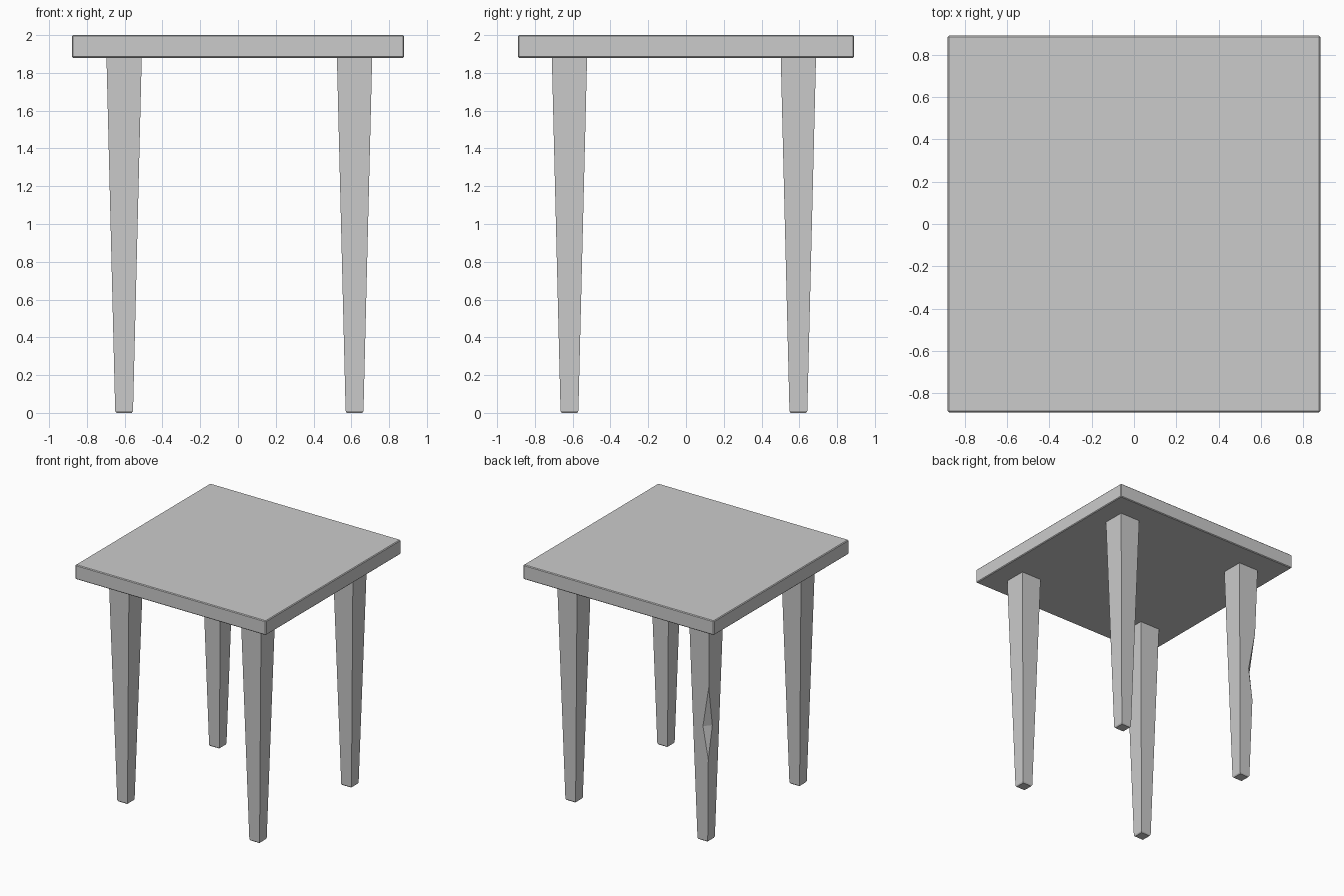
import bpy, bmesh, math
from mathutils import Vector

if "Cube" in bpy.data.objects:
    bpy.data.objects.remove(bpy.data.objects["Cube"])

LEG_H = 1.89
FOOT, HEAD = 0.047, 0.0935   # half widths at floor and under the top


def make_object(name, bm):
    bmesh.ops.recalc_face_normals(bm, faces=bm.faces)
    mesh = bpy.data.meshes.new(name)
    bm.to_mesh(mesh)
    bm.free()
    obj = bpy.data.objects.new(name, mesh)
    bpy.context.collection.objects.link(obj)
    return obj


def half_width(z):
    return FOOT + (HEAD - FOOT) * z / LEG_H


def loft(sections):
    """Solid through equal-length loops of points."""
    bm = bmesh.new()
    loops = [[bm.verts.new(p) for p in s] for s in sections]
    n = len(loops[0])
    for a, b in zip(loops, loops[1:]):
        for i in range(n):
            j = (i + 1) % n
            bm.faces.new((a[i], a[j], b[j], b[i]))
    bm.faces.new(loops[0])
    bm.faces.new(loops[-1])
    return bm


def square(cx, cy, h, z):
    return [(cx + sx * h, cy + sy * h, z)
            for sx, sy in ((-1, -1), (1, -1), (1, 1), (-1, 1))]


# table top: square slab with slightly eased edges
bm = bmesh.new()
bmesh.ops.create_cube(bm, size=1)
for v in bm.verts:
    v.co = (v.co.x * 1.76, v.co.y * 1.78, v.co.z * 0.12 + 1.94)
top = make_object("table_top", bm)
bev = top.modifiers.new("eased_edges", "BEVEL")
bev.width = 0.006
bev.segments = 1

# tapered legs with a small chamfer at the foot
legs = {}
for name, cx, cy in (("front_left_leg", -0.603, -0.617),
                     ("front_right_leg", 0.617, -0.617),
                     ("back_left_leg", -0.603, 0.595),
                     ("back_right_leg", 0.617, 0.595)):
    legs[name] = make_object(name, loft([
        square(cx, cy, FOOT - 0.006, 0),
        square(cx, cy, half_width(0.01), 0.01),
        square(cx, cy, HEAD, LEG_H)]))

# chip in the outer corner of the back left leg
out = Vector((-1, 1, 0)).normalized()
side = Vector((1, 1, 0)).normalized()
centre = Vector((-0.603, 0.595, 0))
root2 = math.sqrt(2)
inner = Vector((half_width(0.97) * root2 - 0.036, 0.97))
upper = inner + 1.6 * (Vector((half_width(1.31) * root2, 1.31)) - inner)
lower = inner + 1.6 * (Vector((half_width(0.70) * root2, 0.70)) - inner)
cutter = make_object("chip_cutter", loft(
    [[centre + out * p.x + side * s + Vector((0, 0, p.y))
      for p in (inner, upper, lower)] for s in (-0.2, 0.2)]))
cutter.hide_render = True
cutter.display_type = "WIRE"
cut = legs["back_left_leg"].modifiers.new("chip", "BOOLEAN")
cut.operation = "DIFFERENCE"
cut.solver = "EXACT"
cut.object = cutter
